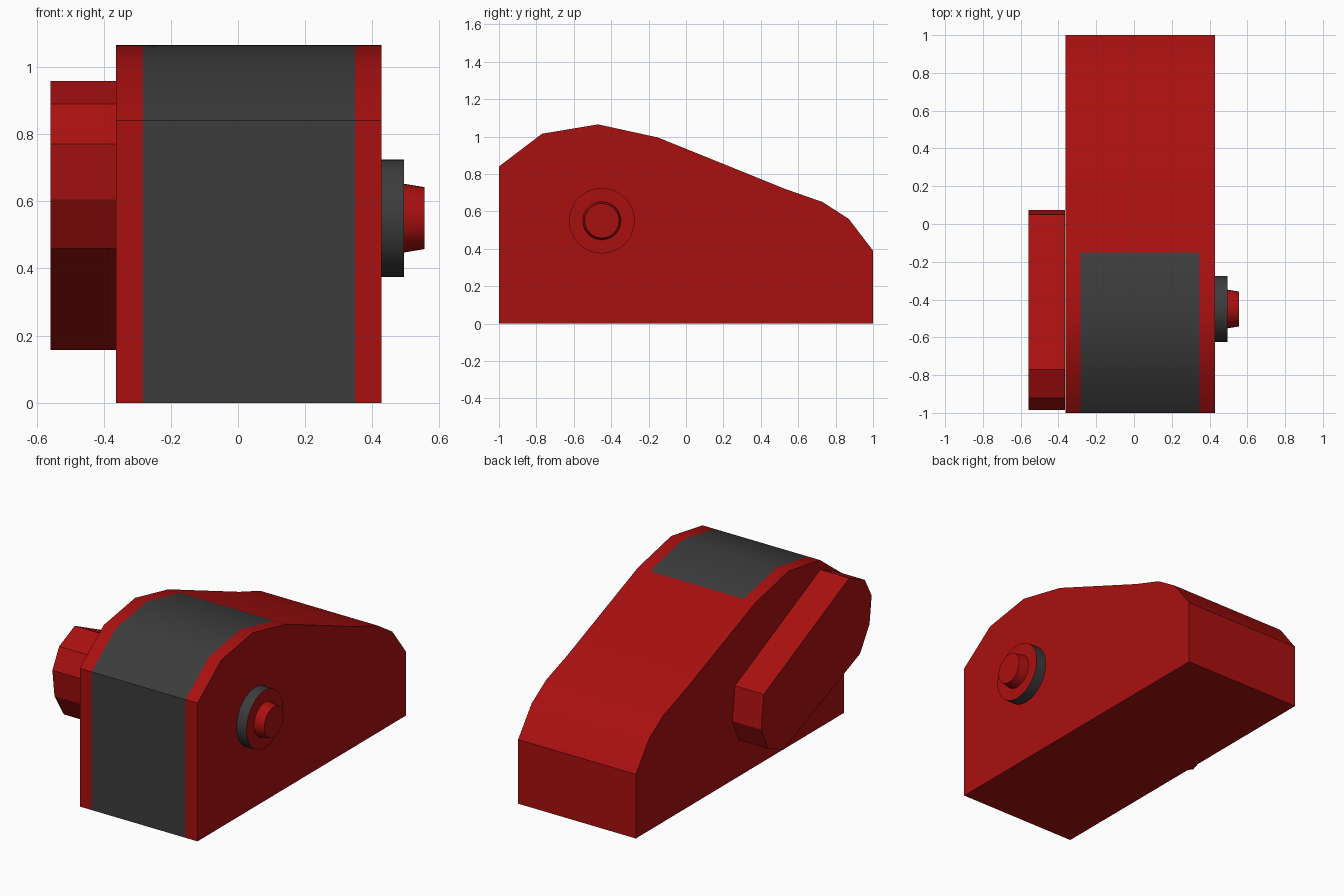
import bpy
import bmesh
import math

cube = bpy.data.objects.get("Cube")
if cube:
    bpy.data.objects.remove(cube, do_unlink=True)


def make_material(name, rgb):
    mat = bpy.data.materials.new(name)
    mat.use_nodes = True
    mat.diffuse_color = (*rgb, 1)
    mat.node_tree.nodes["Principled BSDF"].inputs["Base Color"].default_value = (*rgb, 1)
    return mat


red = make_material("deep_red", (0.4, 0.005, 0.005))
dark = make_material("charcoal", (0.045, 0.045, 0.045))


def loft(name, sections, is_dark, smooth_angle):
    """Skin a row of (x, [(y, z), ...]) sections and cap both ends."""
    bm = bmesh.new()
    rings = [[bm.verts.new((x, y, z)) for y, z in pts] for x, pts in sections]
    for a, b in zip(rings, rings[1:]):
        for i in range(len(a)):
            j = (i + 1) % len(a)
            bm.faces.new((a[i], a[j], b[j], b[i]))
    bm.faces.new(rings[0])
    bm.faces.new(rings[-1])
    bmesh.ops.recalc_face_normals(bm, faces=bm.faces)
    for face in bm.faces:
        face.material_index = int(is_dark(face.calc_center_median(), face.normal))
    mesh = bpy.data.meshes.new(name)
    bm.to_mesh(mesh)
    bm.free()
    mesh.materials.append(red)
    mesh.materials.append(dark)
    obj = bpy.data.objects.new(name, mesh)
    bpy.context.collection.objects.link(obj)
    bpy.ops.object.select_all(action="DESELECT")
    obj.select_set(True)
    bpy.context.view_layer.objects.active = obj
    bpy.ops.object.shade_smooth_by_angle(angle=math.radians(smooth_angle))
    return obj


def circle(radius, count=40, cy=-0.45, cz=0.55):
    angles = [math.tau * i / count for i in range(count)]
    return [(cy + radius * math.cos(a), cz + radius * math.sin(a)) for a in angles]


# Housing with a dark band running up the front and over the crown
housing = [(-1, 0), (1, 0), (1, 0.39), (0.87, 0.56), (0.73, 0.65), (0.53, 0.72),
           (-0.15, 0.995), (-0.47, 1.065), (-0.77, 1.015), (-1, 0.84)]
loft("housing", [(x, housing) for x in (-0.363, -0.283, 0.348, 0.428)],
     lambda c, n: abs(n.x) < 0.5 and n.z > -0.5 and c.y < -0.15 and -0.283 < c.x < 0.348,
     30)

# Slanted side block
block = [(-0.77, 0.958), (-0.92, 0.89), (-0.985, 0.77), (-0.965, 0.605), (-0.875, 0.46),
         (-0.14, 0.157), (0.01, 0.22), (0.075, 0.36), (0.05, 0.565)]
loft("side_block", [(x, block) for x in (-0.558, -0.364)], lambda c, n: False, 15)

# Round button: disc with a dark rim, and a tapered cap
loft("button_disc", [(0.42, circle(0.175)), (0.495, circle(0.175))],
     lambda c, n: abs(n.x) < 0.5, 30)
loft("button_cap", [(0.49, circle(0.103)), (0.556, circle(0.092))], lambda c, n: False, 30)
